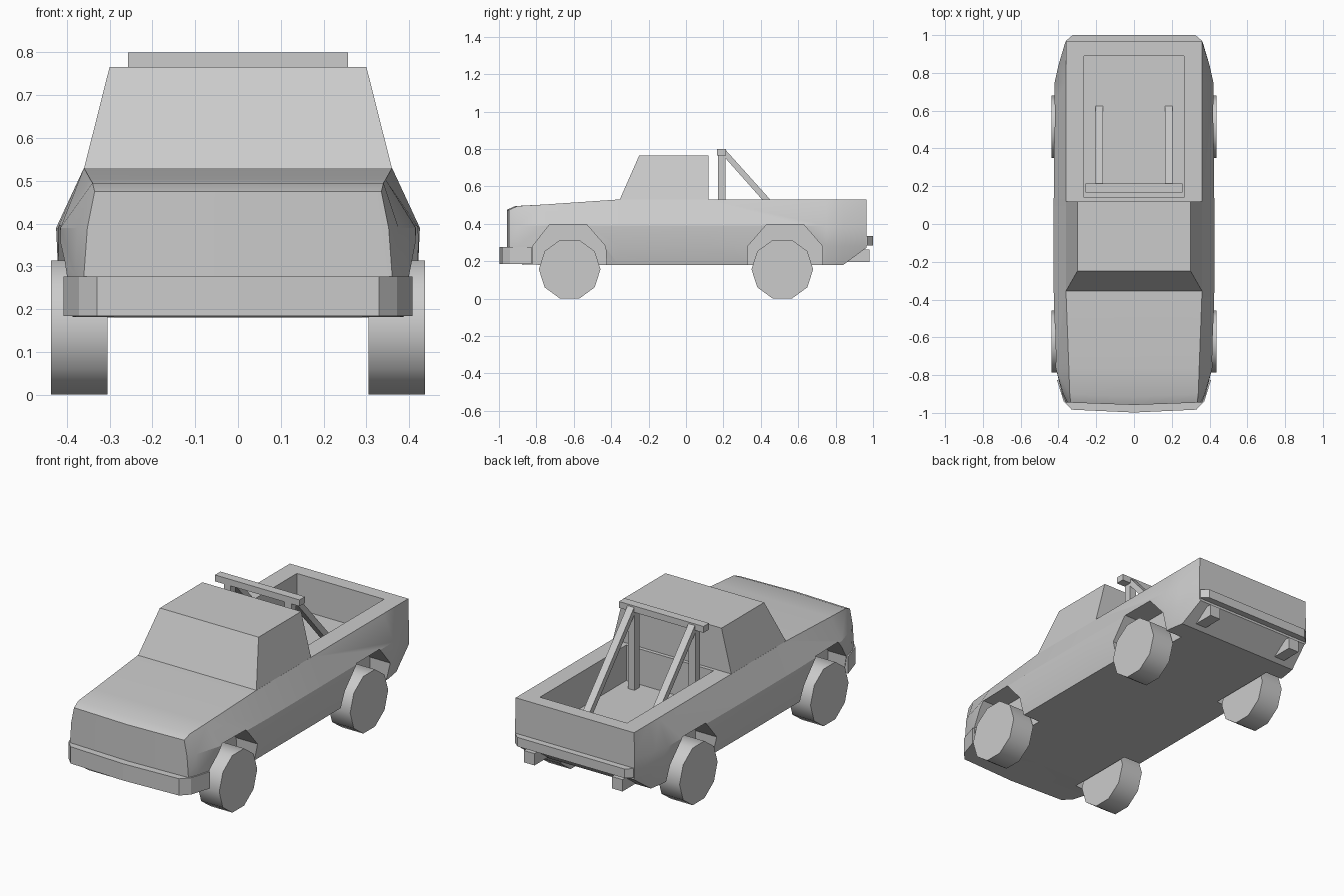
import bpy, math

if "Cube" in bpy.data.objects:
    bpy.data.objects.remove(bpy.data.objects["Cube"])


def make(name, verts, faces, angle=30):
    me = bpy.data.meshes.new(name)
    me.from_pydata(verts, [], faces)
    ob = bpy.data.objects.new(name, me)
    bpy.context.collection.objects.link(ob)
    bpy.ops.object.select_all(action='DESELECT')
    bpy.context.view_layer.objects.active = ob
    ob.select_set(True)
    bpy.ops.object.mode_set(mode='EDIT')
    bpy.ops.mesh.select_all(action='SELECT')
    bpy.ops.mesh.normals_make_consistent(inside=False)
    bpy.ops.object.mode_set(mode='OBJECT')
    if angle:
        bpy.ops.object.shade_smooth_by_angle(angle=math.radians(angle))
    return ob


def loft(name, loops, angle=30):
    """Join two matching loops, with flat end caps."""
    n = len(loops[0])
    verts = [v for loop in loops for v in loop]
    faces = [(i, (i + 1) % n, n + (i + 1) % n, n + i) for i in range(n)]
    faces += [tuple(range(n)), tuple(range(n, 2 * n))]
    return make(name, verts, faces, angle)


def side_prism(name, yz, x0, x1, angle=0):
    return loft(name, [[(x, y, z) for y, z in yz] for x in (x0, x1)], angle)


def plan_prism(name, xy, z0, z1):
    return loft(name, [[(x, y, z) for x, y in xy] for z in (z0, z1)], 0)


def box(name, x0, x1, y0, y1, z0, z1):
    return plan_prism(name, [(x0, y0), (x1, y0), (x1, y1), (x0, y1)], z0, z1)


def cut(target, cutter):
    cutter.hide_render = True
    mod = target.modifiers.new("cut", 'BOOLEAN')
    mod.operation = 'DIFFERENCE'
    mod.solver = 'EXACT'
    mod.object = cutter
    # keep the cut ahead of any shading modifier
    bpy.context.view_layer.objects.active = target
    bpy.ops.object.modifier_move_to_index(modifier=mod.name, index=0)
    bpy.ops.object.modifier_apply(modifier=mod.name)
    bpy.data.objects.remove(cutter)


# Body shell: y, top z, top x, middle x, low x, bottom x, bottom z
stations = [
    (-.945, .475, .335, .352, .36, .36, .185),
    (-.90, .495, .340, .375, .38, .37, .185),
    (-.76, .503, .345, .415, .415, .40, .18),
    (-.36, .53, .36, .425, .42, .395, .18),
    (.12, .53, .36, .425, .42, .395, .18),
    (.75, .53, .36, .42, .415, .39, .18),
    (.84, .53, .36, .40, .40, .375, .18),
    (.965, .53, .36, .363, .363, .355, .272),
]
verts, faces = [], []
for k, (y, zt, xt, xm, xl, xb, zb) in enumerate(stations):
    half = [(xb, zb), (xl, .28), (xm, .39), (xt, zt)]
    ring = [(0, zb)] + half + [(0, zt)] + [(-x, z) for x, z in reversed(half)]
    bow = .013 if y < -.89 else 0
    verts += [(x, y - bow * (1 - abs(x) / .36), z) for x, z in ring]
n = 10
for k in range(len(stations) - 1):
    for i in range(n):
        j = (i + 1) % n
        faces.append((k * n + i, k * n + j, (k + 1) * n + j, (k + 1) * n + i))
for b in (0, n * (len(stations) - 1)):
    faces += [tuple(b + i for i in range(6)), tuple(b + i for i in (5, 6, 7, 8, 9, 0))]
body = make("body", verts, faces, 0)

# Open load bed
cut(body, box("bed_cutter", -.265, .265, .14, .89, .335, .7))

# Wheel arches
front_arch = [(-.42, .1), (-.43, .28), (-.53, .395), (-.73, .395), (-.82, .28), (-.82, .1)]
rear_arch = [(.33, .1), (.33, .28), (.43, .395), (.63, .395), (.73, .28), (.73, .1)]
for arch in (front_arch, rear_arch):
    for s in (-1, 1):
        cut(body, side_prism("arch_cutter", arch, s * .29, s * .6))
bpy.ops.object.select_all(action='DESELECT')
body.select_set(True)
bpy.context.view_layer.objects.active = body
bpy.ops.object.shade_smooth_by_angle(angle=math.radians(24))

# Cab
loft("cab", [
    [(-.36, -.355, .528), (.36, -.355, .528), (.36, .12, .528), (-.36, .12, .528)],
    [(-.30, -.25, .766), (.30, -.25, .766), (.30, .12, .766), (-.30, .12, .766)]], 0)

# Front and rear bumpers
plan_prism("front_bumper", [(-.33, -.983), (0, -.998), (.33, -.983), (.372, -.94), (.408, -.825),
                            (-.408, -.825), (-.372, -.94)], .184, .276)
plan_prism("rear_bumper", [(-.36, .95), (.36, .95), (.36, .97), (.325, 1.0),
                           (-.325, 1.0), (-.36, .97)], .285, .335)

# Ten-sided wheels
for label, yc in (("front", -.622), ("rear", .515)):
    circle = [(yc + .165 * math.cos(a * math.pi / 5), .157 + .165 * math.sin(a * math.pi / 5))
              for a in range(10)]
    for side, s in (("left", 1), ("right", -1)):
        side_prism(f"{label}_{side}_wheel", circle, s * .305, s * .437, 40)

# Roll bar with braces, and small blocks under the tail
box("roll_bar_top", -.257, .257, .167, .215, .765, .8)
for side, s in (("left", 1), ("right", -1)):
    x0, x1 = sorted((s * .165, s * .205))
    box(f"roll_bar_{side}_post", x0, x1, .17, .212, .33, .77)
    side_prism(f"roll_bar_{side}_brace", [(.21, .797), (.625, .335), (.58, .335), (.21, .752)], x0, x1)
    x0, x1 = sorted((s * .235, s * .30))
    box(f"tail_{side}_block", x0, x1, .85, .98, .197, .262)
